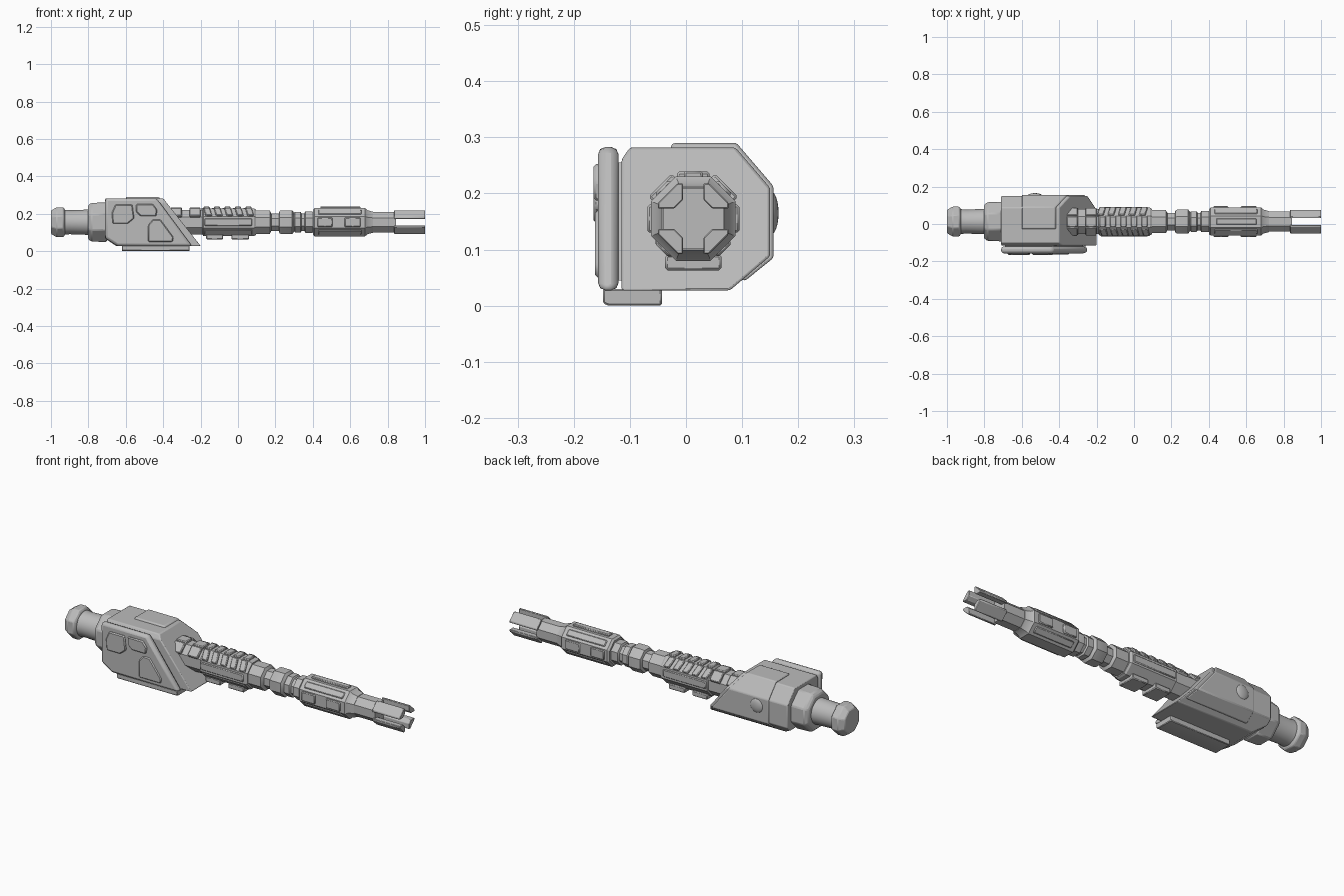
import bpy, bmesh, math
from mathutils import Vector

cube = bpy.data.objects.get("Cube")
if cube:
    bpy.data.objects.remove(cube)

CY, CZ = 0.013, 0.155          # barrel axis

grey = bpy.data.materials.new("plain grey")
grey.use_nodes = True
grey.diffuse_color = (0.5, 0.5, 0.5, 1)
grey.node_tree.nodes["Principled BSDF"].inputs["Base Color"].default_value = (0.5, 0.5, 0.5, 1)


def finish(name, bm, bevel=0.0, angle=30, segments=1):
    bmesh.ops.recalc_face_normals(bm, faces=bm.faces)
    me = bpy.data.meshes.new(name)
    bm.to_mesh(me)
    bm.free()
    me.materials.append(grey)
    ob = bpy.data.objects.new(name, me)
    bpy.context.collection.objects.link(ob)
    bpy.ops.object.select_all(action='DESELECT')
    ob.select_set(True)
    bpy.context.view_layer.objects.active = ob
    bpy.ops.object.shade_smooth_by_angle(angle=math.radians(angle))
    if bevel:
        mod = ob.modifiers.new("Bevel", 'BEVEL')
        mod.width, mod.segments, mod.limit_method = bevel, segments, 'ANGLE'
    return ob


def prism_mesh(pts, axis, a, b):
    """Extrude a 2D outline from a to b along the axis."""
    bm = bmesh.new()
    place = {'x': lambda p, d: (d, p[0], p[1]),
             'y': lambda p, d: (p[0], d, p[1]),
             'z': lambda p, d: (p[0], p[1], d)}[axis]
    ends = [[bm.verts.new(place(p, d)) for p in pts] for d in (a, b)]
    n = len(pts)
    for ring in ends:
        bm.faces.new(ring)
    for i in range(n):
        j = (i + 1) % n
        bm.faces.new((ends[0][i], ends[0][j], ends[1][j], ends[1][i]))
    return bm


def prism(name, pts, axis, a, b, bevel=0.0, segments=1):
    return finish(name, prism_mesh(pts, axis, a, b), bevel, segments=segments)


def turned(name, profile, sides=8, bevel=0.0):
    """Loft regular rings of (x, apothem) along the barrel axis."""
    bm = bmesh.new()
    rings = []
    for x, r in profile:
        r /= math.cos(math.pi / sides)
        rings.append([bm.verts.new((x, CY + r * math.cos(t), CZ + r * math.sin(t)))
                      for t in (math.tau * (k + 0.5) / sides for k in range(sides))])
    for p, q in zip(rings, rings[1:]):
        for i in range(sides):
            j = (i + 1) % sides
            bm.faces.new((p[i], p[j], q[j], q[i]))
    bm.faces.new(rings[0])
    bm.faces.new(rings[-1])
    return finish(name, bm, bevel)


def cut(bm, point, normal):
    bmesh.ops.bisect_plane(bm, geom=bm.verts[:] + bm.edges[:] + bm.faces[:],
                           plane_co=point, plane_no=normal, clear_outer=True)
    bmesh.ops.holes_fill(bm, edges=[e for e in bm.edges if e.is_boundary])


def around(name, x0, x1, apothem, thick, width, turn, slant=0.0, bevel=0.004):
    """Plate lying on one octagon side; turn is its angle, 90 being the top."""
    h = width / 2
    bm = prism_mesh([(x0, -h), (x1, -h), (x1 + slant, h), (x0 + slant, h)], 'z',
                    apothem - 0.01, apothem + thick)
    t = math.radians(turn)
    out, side = Vector((0, math.cos(t), math.sin(t))), Vector((0, -math.sin(t), math.cos(t)))
    for v in bm.verts:
        v.co = Vector((v.co.x, CY, CZ)) + side * v.co.y + out * v.co.z
    return finish(name, bm, bevel)


# Rear knob, shaft and collar
turned("rear_knob", [(-1, 0.062), (-0.97, 0.08), (-0.935, 0.08), (-0.925, 0.068)], 8, 0.004)
turned("rear_shaft", [(-0.94, 0.068), (-0.9, 0.064), (-0.79, 0.068)], 32)
turned("rear_collar", [(-0.803, 0.088), (-0.785, 0.103), (-0.70, 0.106)], 8, 0.006)

# Main housing with a slanted front and chamfered rear underside
slope = Vector((0.26, 0, 0.205))


def housing(name, section, x0, x1, front, bevel):
    bm = prism_mesh(section, 'x', x0, x1)
    cut(bm, (front, 0, 0.025), slope)
    cut(bm, (-0.65, 0, 0.027), Vector((-0.04, 0, -0.06)))
    return finish(name, bm, bevel, segments=2)


housing("housing", [(-0.115, 0.26), (-0.1, 0.282), (0.088, 0.282), (0.15, 0.21), (0.15, 0.088),
                    (0.078, 0.027), (-0.115, 0.027)], -0.71, 0, -0.197, 0.005)
housing("housing_shell", [(-0.032, 0.27), (-0.024, 0.29), (0.09, 0.29), (0.156, 0.213), (0.156, 0.085),
                          (0.105, 0.044), (0.06, 0.06)], -0.6, 0, -0.215, 0.005)

# Round boss on the back of the housing
bm = bmesh.new()
bmesh.ops.create_uvsphere(bm, u_segments=24, v_segments=12, radius=1)
for v in bm.verts:
    v.co = Vector((-0.53 + 0.04 * v.co.x, 0.15 + 0.015 * v.co.y, 0.165 + 0.04 * v.co.z))
finish("back_boss", bm, angle=60)

# Front side plate, its panels and the foot
prism("side_plate", [(-0.71, 0.283), (-0.435, 0.283), (-0.245, 0.027), (-0.645, 0.027), (-0.71, 0.07)],
      'y', -0.157, -0.12, 0.014, 2)
prism("plate_core", [(-0.69, 0.255), (-0.43, 0.255), (-0.275, 0.045), (-0.64, 0.045), (-0.69, 0.08)],
      'y', -0.13, -0.1)
prism("rear_panel", [(-0.675, 0.205), (-0.655, 0.25), (-0.565, 0.25), (-0.555, 0.175), (-0.59, 0.147),
                     (-0.67, 0.147)], 'y', -0.165, -0.15, 0.005)
prism("upper_panel", [(-0.545, 0.252), (-0.455, 0.252), (-0.432, 0.222), (-0.437, 0.187), (-0.52, 0.187),
                      (-0.545, 0.21)], 'y', -0.165, -0.15, 0.005)
prism("lower_panel", [(-0.48, 0.14), (-0.455, 0.17), (-0.415, 0.17), (-0.345, 0.075), (-0.35, 0.05),
                      (-0.48, 0.05)], 'y', -0.162, -0.15, 0.005)
prism("foot", [(-0.148, 0.03), (-0.148, 0.004), (-0.138, 0), (-0.043, 0), (-0.043, 0.03)],
      'x', -0.62, -0.26, 0.003)

# Ribbed handguard
turned("handguard", [(-0.42, 0.066), (-0.19, 0.066), (-0.185, 0.074), (0.085, 0.074), (0.095, 0.068)])
for side in (45, 90, 135):
    for i in range(5):
        x = -0.185 + i * 0.056
        lean = {45: -0.012, 90: 0.0, 135: 0.012}[side]
        around("guard_rib", x, x + 0.034, 0.074, 0.01, 0.058, side, lean)
    for x in (-0.36, -0.26):
        around("guard_band", x, x + 0.06, 0.066, 0.013, 0.058, side)
for x0, x1 in ((-0.17, -0.08), (-0.035, 0.06)):
    around("under_clip", x0, x1, 0.074, 0.018, 0.1, 270)
for side in (0, 180, 225):
    around("guard_strip", -0.18, 0.075, 0.074, 0.005, 0.04, side)

# Stepped neck
turned("neck", [(0.08, 0.062), (0.17, 0.062), (0.178, 0.047), (0.218, 0.047), (0.222, 0.06),
                (0.232, 0.064), (0.29, 0.064), (0.3, 0.05), (0.305, 0.055), (0.335, 0.055),
                (0.34, 0.047), (0.355, 0.047), (0.36, 0.057), (0.395, 0.057), (0.42, 0.05)])

# Front sleeve with rails
turned("sleeve", [(0.4, 0.066), (0.41, 0.075), (0.68, 0.075), (0.692, 0.064), (0.722, 0.056)])
around("top_plate", 0.44, 0.655, 0.075, 0.01, 0.034, 90)
for side in (0, 180):
    for x0, x1 in ((0.425, 0.505), (0.57, 0.655)):
        around("side_rail", x0, x1, 0.075, 0.007, 0.05, side)
for side in (45, 135, 225, 315):
    around("corner_rail", 0.43, 0.66, 0.075, 0.005, 0.035, side)

# Barrel and four-pronged muzzle
turned("barrel", [(0.69, 0.054), (0.846, 0.054)])
R, t, s, q = 0.063, 0.028, 0.018, 0.034
for sy in (-1, 1):
    for sz in (-1, 1):
        outline = [(s, R), (t, R), (R, t), (R, s), (q, s), (s, q)]
        prism("muzzle_prong", [(CY + sy * y, CZ + sz * z) for y, z in outline], 'x', 0.835, 1, 0.002)
